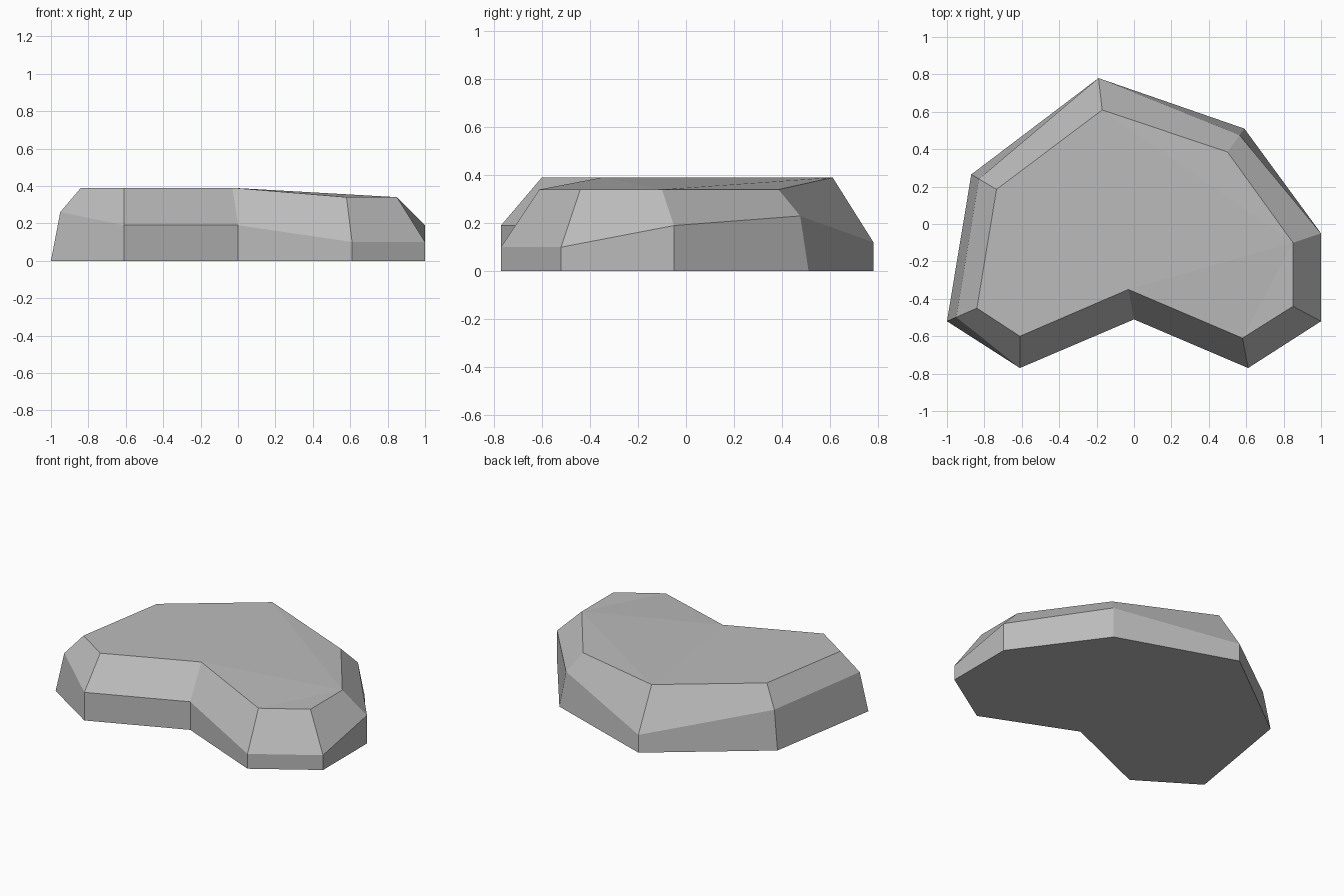
import bpy
import bmesh
from mathutils import Vector

default_cube = bpy.data.objects.get("Cube")
if default_cube:
    bpy.data.objects.remove(default_cube, do_unlink=True)

HIGH, LOW = 0.39, 0.34   # crest height on the right and left halves

# Outline, counter-clockwise from the front right corner:
# foot position, rim position, rim height, shoulder height, shoulder inset
outline = [
    ((-0.61, -0.77), (-0.61, -0.60), HIGH, 0.19, 0),
    ((0, -0.51), (-0.03, -0.35), HIGH, 0.19, 0),
    ((0.61, -0.77), (0.58, -0.61), LOW, 0.10, 0),
    ((1, -0.52), (0.85, -0.44), LOW, 0.10, 0),
    ((1, -0.05), (0.85, -0.10), LOW, 0.19, 0),
    ((0.59, 0.51), (0.50, 0.385), LOW, 0.23, 0.28),
    ((-0.19, 0.78), (-0.17, 0.61), HIGH, 0.12, 0),
    ((-0.87, 0.265), (-0.735, 0.185), HIGH, 0.255, 0.3),
    ((-1, -0.52), (-0.84, -0.45), HIGH, 0.26, 0.31),
]

# Stone grey
stone = bpy.data.materials.new("stone_grey")
stone.use_nodes = True
grey = (0.5, 0.5, 0.5, 1)
stone.diffuse_color = grey
stone.node_tree.nodes["Principled BSDF"].inputs["Base Color"].default_value = grey

# Three rings of corners: foot, shoulder and rim
bm = bmesh.new()
foot, shoulder, rim = [], [], []
for base, top, rim_z, shoulder_z, inset in outline:
    middle = Vector(base).lerp(Vector(top), inset)
    foot.append(bm.verts.new((*base, 0)))
    shoulder.append(bm.verts.new((*middle, shoulder_z)))
    rim.append(bm.verts.new((*top, rim_z)))

# Side walls and sloping bevel
count = len(outline)
for lower, upper in ((foot, shoulder), (shoulder, rim)):
    for i in range(count):
        j = (i + 1) % count
        bm.faces.new((lower[i], lower[j], upper[j], upper[i]))

# Underside, level crown and the slopes falling to the left
bm.faces.new(foot[::-1])
front_right, notch, front_left, side, corner, back_left, back, back_right, far_right = rim
bm.faces.new((front_right, notch, back, back_right, far_right))
bm.faces.new((notch, corner, back))
bm.faces.new((notch, front_left, corner))
bm.faces.new((front_left, side, corner))
bm.faces.new((corner, back_left, back))

bmesh.ops.recalc_face_normals(bm, faces=bm.faces)
mesh = bpy.data.meshes.new("flat_rock")
bm.to_mesh(mesh)
bm.free()
mesh.materials.append(stone)
rock = bpy.data.objects.new("flat_rock", mesh)
bpy.context.collection.objects.link(rock)
